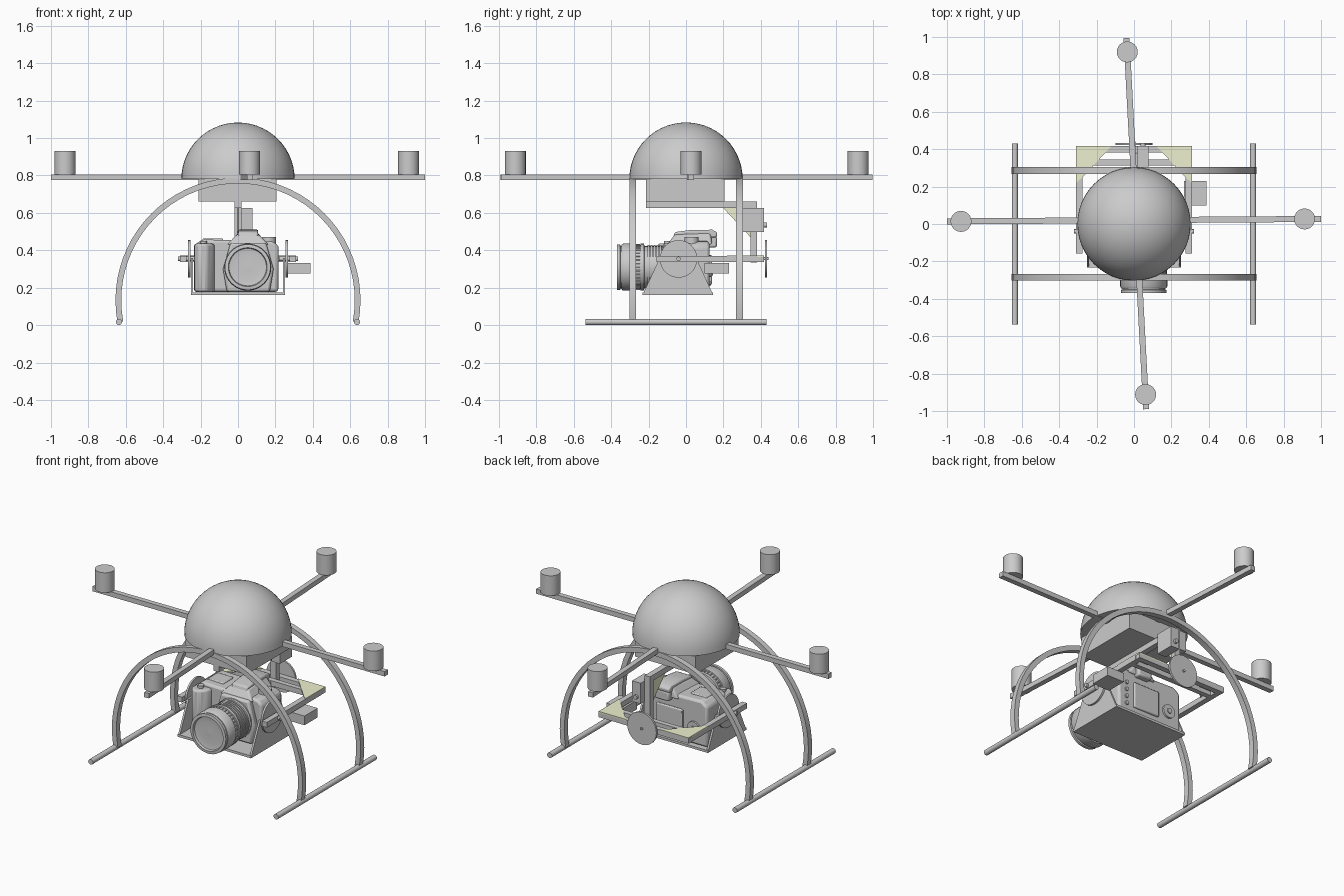
import bpy, bmesh, math
from mathutils import Vector

if "Cube" in bpy.data.objects:
    bpy.data.objects.remove(bpy.data.objects["Cube"])


def finish(bm, name, bevel=0.0, smooth=False, segs=2):
    bmesh.ops.recalc_face_normals(bm, faces=bm.faces)
    me = bpy.data.meshes.new(name)
    bm.to_mesh(me)
    bm.free()
    ob = bpy.data.objects.new(name, me)
    bpy.context.collection.objects.link(ob)
    if bevel:
        m = ob.modifiers.new("bevel", 'BEVEL')
        m.width, m.segments = bevel, segs
    if smooth:
        for o in bpy.context.selected_objects:
            o.select_set(False)
        ob.select_set(True)
        bpy.context.view_layer.objects.active = ob
        bpy.ops.object.shade_smooth_by_angle(angle=math.radians(35))
    return ob


def box(name, lo, hi, bevel=0.0):
    bm = bmesh.new()
    bmesh.ops.create_cube(bm, size=1)
    for v in bm.verts:
        v.co = [(a + b) / 2 + c * (b - a) for a, b, c in zip(lo, hi, v.co)]
    return finish(bm, name, bevel, bevel > 0)


def lathe(name, origin, axis, profile, n=32):
    """Revolve (distance along axis, radius) rings, capped at both ends."""
    bm = bmesh.new()
    q = Vector((0, 0, 1)).rotation_difference(Vector(axis))
    rings = []
    for h, r in profile:
        rings.append([bm.verts.new(Vector(origin) + q @ Vector(
            (r * math.cos(2 * math.pi * i / n), r * math.sin(2 * math.pi * i / n), h))) for i in range(n)])
    for a, b in zip(rings, rings[1:]):
        for i in range(n):
            bm.faces.new((a[i], a[(i + 1) % n], b[(i + 1) % n], b[i]))
    bm.faces.new(rings[0])
    bm.faces.new(rings[-1])
    return finish(bm, name, 0, True)


def cyl(name, p0, p1, r, n=24):
    d = Vector(p1) - Vector(p0)
    return lathe(name, p0, d.normalized(), [(0, r), (d.length, r)], n)


def prism(name, pts, plane, a, b, bevel=0.0):
    """Extrude a 2D outline; plane is 'xy', 'xz' or 'yz'."""
    put = {'xy': lambda u, v, w: (u, v, w), 'xz': lambda u, v, w: (u, w, v),
           'yz': lambda u, v, w: (w, u, v)}[plane]
    bm = bmesh.new()
    A, B = [[bm.verts.new(put(u, v, w)) for u, v in pts] for w in (a, b)]
    n = len(pts)
    bm.faces.new(A)
    bm.faces.new(B)
    for i in range(n):
        bm.faces.new((A[i], A[(i + 1) % n], B[(i + 1) % n], B[i]))
    return finish(bm, name, bevel, bevel > 0)


olive = bpy.data.materials.new("olive")
olive.diffuse_color = (0.85, 0.88, 0.62, 1)
olive.use_nodes = True
olive.node_tree.nodes["Principled BSDF"].inputs["Base Color"].default_value = olive.diffuse_color

# Dome and electronics box
R = 0.303
lathe("dome", (0, 0, 0.78), (0, 0, 1),
      [(0, R)] + [(R * math.sin(t), max(R * math.cos(t), 0.001))
                  for t in [math.pi / 2 * i / 14 for i in range(1, 15)]], 48)
box("electronics_box", (-0.21, -0.213, 0.66), (0.206, 0.205, 0.785))

# Rotor arms, slightly skewed, with motors
for name, p, q, motors in (
        ("cross_arm", (-1, 0.014), (1, 0.027), ((-0.925, 0.014), (0.912, 0.027))),
        ("long_arm", (-0.04, 0.995), (0.065, -0.99), ((-0.036, 0.92), (0.062, -0.912)))):
    p, q = Vector(p), Vector(q)
    s = (q - p).normalized() * 0.016
    s = Vector((-s.y, s.x))
    prism(name, [p + s, q + s, q - s, p - s], 'xy', 0.776, 0.806)
    for x, y in motors:
        cyl("motor", (x, y, 0.806), (x, y, 0.93), 0.056)

# Arched legs and skids
N, RO, RI, CZ = 40, 0.655, 0.624, 0.133
a0 = math.asin(-0.115 / 0.64)
angs = [a0 + (math.pi - 2 * a0) * i / N for i in range(N + 1)]
for y in (-0.284, 0.286):
    bm = bmesh.new()
    secs = [[bm.verts.new((r * math.cos(a), y + d, CZ + r * math.sin(a)))
             for r, d in ((RO, -.018), (RO, .018), (RI, .018), (RI, -.018))] for a in angs]
    for s, t in zip(secs, secs[1:]):
        for i in range(4):
            bm.faces.new((s[i], s[(i + 1) % 4], t[(i + 1) % 4], t[i]))
    bm.faces.new(secs[0])
    bm.faces.new(secs[-1])
    finish(bm, "leg_arch", 0, True)
for s in (-1, 1):
    cyl("skid", (s * 0.637, -0.537, 0.0165), (s * 0.637, 0.43, 0.0165), 0.0165, 16)

# Camera hanger: beam, drop bar, brace, roll servo and roll disc
box("hanger_beam", (-0.018, -0.213, 0.625), (0.018, 0.38, 0.66))
box("hanger_drop", (-0.018, 0.345, 0.335), (0.018, 0.38, 0.655))
prism("hanger_brace", [(0.2, 0.625), (0.345, 0.625), (0.345, 0.47)],
      'yz', -0.004, 0.004).data.materials.append(olive)
box("roll_servo", (0.019, 0.3, 0.497), (0.078, 0.418, 0.625))
cyl("roll_servo_shaft", (0.048, 0.41, 0.535), (0.048, 0.432, 0.535), 0.013, 16)
cyl("roll_disc", (0, 0.422, 0.355), (0, 0.434, 0.355), 0.1, 32)
cyl("roll_axle", (0, 0.31, 0.355), (0, 0.442, 0.355), 0.008, 12)

# U-shaped frame with corner gussets
box("frame_rear", (-0.31, 0.382, 0.337), (0.308, 0.417, 0.37))
box("frame_inner", (-0.275, 0.313, 0.337), (0.275, 0.344, 0.37))
for s in (-1, 1):
    box("frame_side", (min(s * .275, s * .309), -0.157, 0.337), (max(s * .275, s * .309), 0.383, 0.37))
    prism("frame_gusset", [(s * .309, .417), (s * .12, .417), (s * .275, .25), (s * .309, .22)],
          'xy', 0.364, 0.373).data.materials.append(olive)
    # Tilt disc, axle and tray cheek
    cyl("tilt_disc", (s * .255, -0.04, 0.354), (s * .267, -0.04, 0.354), 0.1, 32)
    cyl("tilt_axle", (s * .22, -0.04, 0.354), (s * .322, -0.04, 0.354), 0.012, 12)
    prism("tray_cheek", [(-0.232, .162), (.145, .162), (.055, .36), (-0.14, .36)],
          'yz', s * .24, s * .252)
box("tilt_servo", (0.268, 0.1, 0.275), (0.387, 0.23, 0.332))
box("camera_tray", (-0.252, -0.232, 0.16), (0.252, 0.145, 0.175))

# Camera body, grip and shoulders
prism("camera_body", [(-.235, .178), (.215, .178), (.218, .42), (.19, .447), (-.19, .458), (-.232, .43)],
      'xz', -0.08, 0.125, 0.014)
prism("camera_grip", [(-.236, -.05), (-.232, -.125), (-.205, -.155), (-.165, -.15), (-.13, -.11), (-.12, -.05)],
      'xy', 0.178, 0.435, 0.012)
prism("lens_mount_block", [(-.06, .178), (.17, .178), (.19, .3), (.15, .44), (-.04, .44), (-.08, .3)],
      'xz', -0.115, -0.06, 0.012)
# Viewfinder hump with overhanging flash head
bm = bmesh.new()
lo = [bm.verts.new(v) for v in ((-.06, -.1, .43), (.165, -.1, .43), (.15, .14, .43), (-.04, .14, .43))]
hi = [bm.verts.new(v) for v in ((-.005, -.06, .485), (.11, -.06, .485), (.1, .13, .5), (.005, .13, .5))]
bm.faces.new(lo)
bm.faces.new(hi)
for i in range(4):
    bm.faces.new((lo[i], lo[(i + 1) % 4], hi[(i + 1) % 4], hi[i]))
finish(bm, "viewfinder_hump", 0.01, True)
prism("flash_head", [(-.07, .465), (-.06, .497), (.02, .508), (.14, .51), (.168, .495), (.165, .47), (.05, .462)],
      'yz', 0.0, 0.108, 0.008)
box("eyepiece", (0.005, 0.11, 0.415), (0.1, 0.165, 0.475), 0.01)
# Rear screen, pad and buttons
box("rear_screen", (-0.07, 0.12, 0.215), (0.11, 0.138, 0.375), 0.006)
cyl("rear_pad", (-0.145, 0.12, 0.28), (-0.145, 0.137, 0.28), 0.042)
cyl("rear_pad_centre", (-0.145, 0.13, 0.28), (-0.145, 0.143, 0.28), 0.016, 16)
for i in range(4):
    cyl("side_button", (0.16, 0.12, 0.225 + i * 0.045), (0.16, 0.134, 0.225 + i * 0.045), 0.012, 12)
# Top dials
cyl("mode_dial", (0.165, 0.03, 0.43), (0.165, 0.03, 0.472), 0.038)
cyl("shutter_button", (-0.185, -0.1, 0.43), (-0.185, -0.1, 0.45), 0.018, 16)
box("top_screen", (-0.19, -0.03, 0.445), (-0.08, 0.07, 0.463), 0.006)

# Lens barrel with ribbed rings and recessed glass
prof = [(0, .122), (.05, .122), (.055, .112)]
for i in range(5):
    t = .06 + i * .016
    prof += [(t, .112), (t, .119), (t + .01, .119), (t + .01, .112)]
prof += [(.15, .112), (.152, .125), (.17, .125), (.172, .119), (.2, .119), (.202, .126), (.262, .126),
         (.272, .12), (.274, .113), (.278, .113), (.28, .122), (.296, .122), (.298, .104), (.285, .1), (.28, .07), (.286, .001)]
lathe("lens", (0.052, -0.072, 0.31), (0, -1, 0), prof, 40)
# Focus-ring grip ribs
for i in range(36):
    a = 2 * math.pi * i / 36
    x, z = 0.052 + 0.119 * math.cos(a), 0.31 + 0.119 * math.sin(a)
    cyl("focus_rib", (x, -0.27, z), (x, -0.246, z), 0.005, 6)
